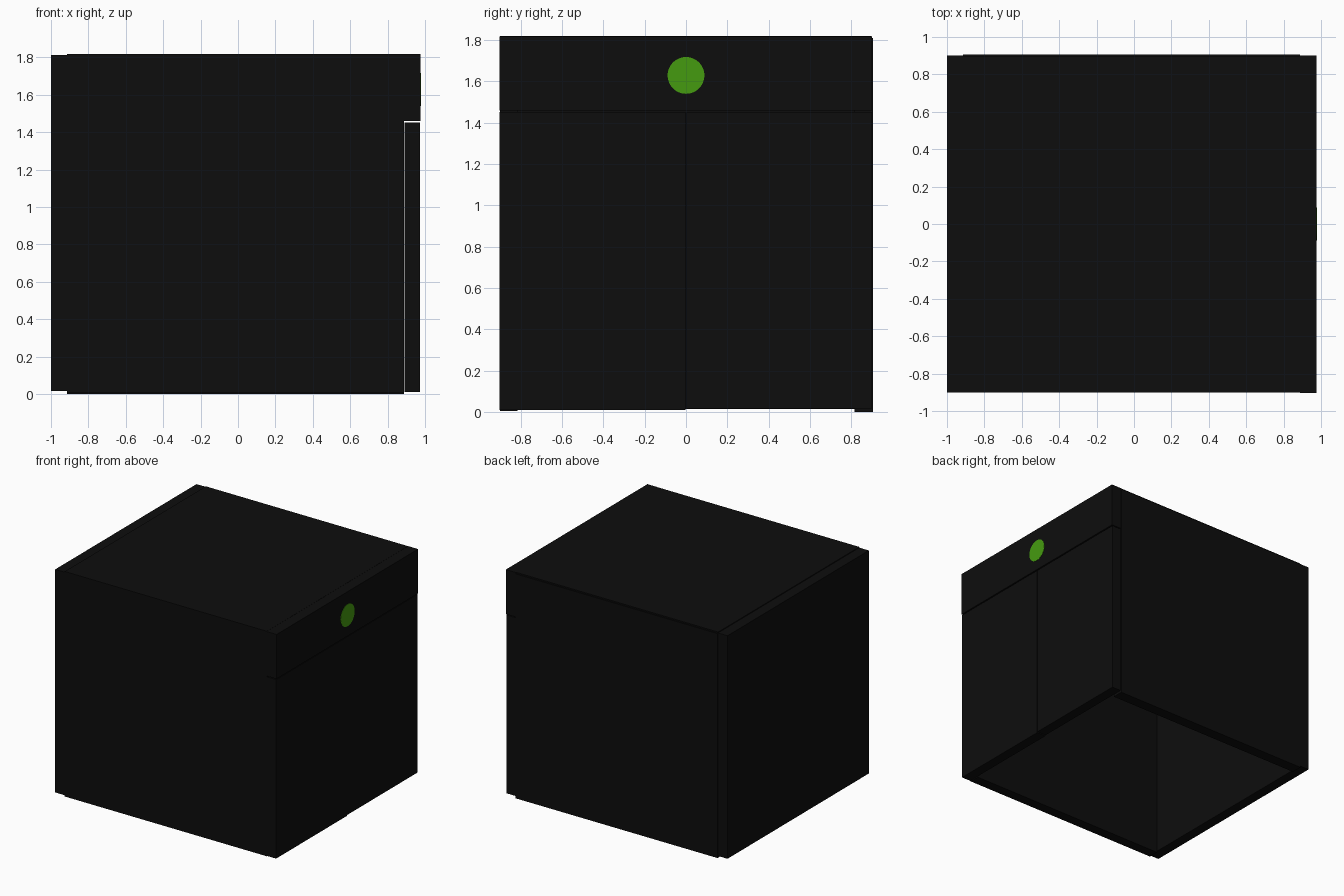
import bpy
from math import pi

if "Cube" in bpy.data.objects:
    bpy.data.objects.remove(bpy.data.objects["Cube"])


def material(name, color):
    m = bpy.data.materials.new(name)
    m.diffuse_color = color
    m.use_nodes = True
    m.node_tree.nodes["Principled BSDF"].inputs["Base Color"].default_value = m.diffuse_color
    return m


black = material("matte_black", (0.004, 0.004, 0.004, 1))
green = material("green", (0.06, 0.33, 0.005, 1))


def box(name, x, y, z):
    """Panel spanning the given (min, max) ranges."""
    mid = [(a + b) / 2 for a, b in (x, y, z)]
    bpy.ops.mesh.primitive_cube_add(size=1, location=mid)
    ob = bpy.context.object
    ob.name = name
    ob.scale = [b - a for a, b in (x, y, z)]
    bpy.ops.object.transform_apply(location=False, rotation=False, scale=True)
    ob.data.materials.append(black)
    return ob


# Hollow case, open underneath
box("side_panel_near", (-0.915, 0.887), (-0.90, -0.815), (0.005, 1.735))
box("side_panel_far", (-0.915, 0.887), (0.815, 0.905), (0.0, 1.808))
box("top_panel", (-0.915, 0.887), (-0.90, 0.897), (1.735, 1.818))
box("back_panel", (-1.0, -0.915), (-0.90, 0.90), (0.015, 1.812))

# Pair of doors below a fascia, with narrow gaps
box("door_left", (0.89, 0.972), (-0.903, -0.002), (0.01, 1.452))
box("door_right", (0.89, 0.972), (0.002, 0.90), (0.016, 1.452))
box("fascia", (0.887, 0.976), (-0.903, 0.90), (1.459, 1.817))

# Round green badge on the fascia
bpy.ops.mesh.primitive_cylinder_add(vertices=48, radius=0.089, depth=0.02,
                                    location=(0.968, 0, 1.628),
                                    rotation=(0, pi / 2, 0))
badge = bpy.context.object
badge.name = "round_badge"
badge.data.materials.append(green)
bpy.ops.object.shade_smooth_by_angle()
